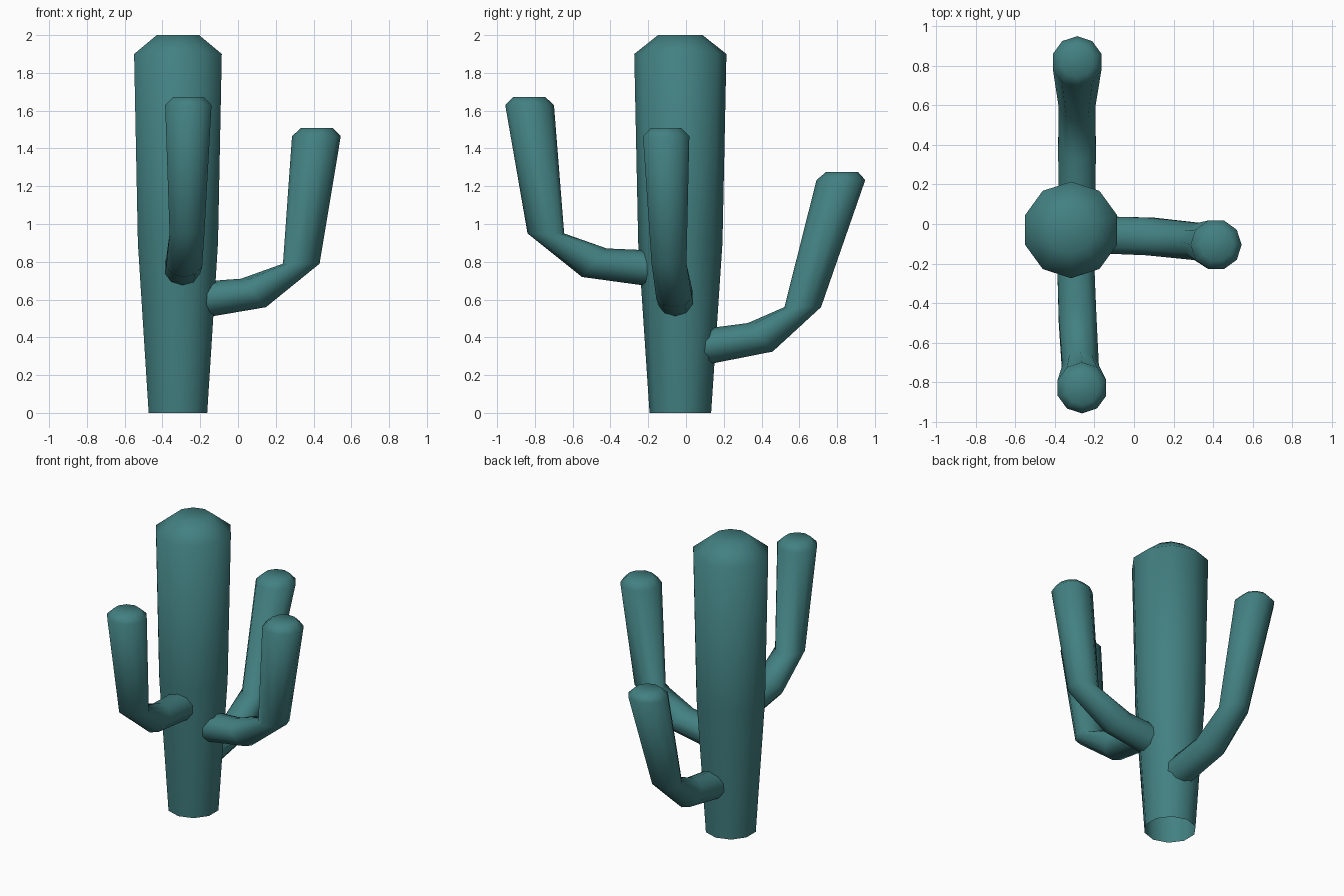
import bpy, bmesh, math
from mathutils import Vector

if "Cube" in bpy.data.objects:
    bpy.data.objects.remove(bpy.data.objects["Cube"])

SIDES = 10
green = bpy.data.materials.new("cactus teal")
green.diffuse_color = (0.055, 0.215, 0.22, 1)
green.use_nodes = True
green.node_tree.nodes["Principled BSDF"].inputs["Base Color"].default_value = green.diffuse_color


def tube(name, rings):
    """Skin 10-sided rings given as (centre, radius, axis_u, axis_v); cap the last."""
    bm = bmesh.new()
    loops = []
    for c, r, u, v in rings:
        loop = []
        for i in range(SIDES):
            a = 2 * math.pi * i / SIDES
            loop.append(bm.verts.new(Vector(c) + r * (math.cos(a) * u + math.sin(a) * v)))
        loops.append(loop)
    for a, b in zip(loops, loops[1:]):
        for i in range(SIDES):
            j = (i + 1) % SIDES
            bm.faces.new((a[i], a[j], b[j], b[i]))
    bm.faces.new(loops[-1])
    bmesh.ops.recalc_face_normals(bm, faces=bm.faces)
    for f in bm.faces:
        f.smooth = True
    me = bpy.data.meshes.new(name)
    bm.to_mesh(me)
    bm.free()
    me.materials.append(green)
    ob = bpy.data.objects.new(name, me)
    bpy.context.collection.objects.link(ob)
    return ob


UP = Vector((0, 0, 1))

# Trunk: open underneath, flares upward, bevelled crown
Y, X = Vector((0, 1, 0)), Vector((-1, 0, 0))
tube("trunk", [((-0.318, -0.03, z), r, Y, X) for z, r in
               ((0, 0.163), (0.9, 0.223), (1.9, 0.244), (2.0, 0.118))])


def arm(name, out, points):
    """Bent arm: ring planes turn from upright at the trunk to level at the tip."""
    out = Vector(out)
    side = UP.cross(out)
    turn = (90, 131, 180, 180, 180)       # in-plane direction of each ring
    radii = (0.098, 0.1, 0.097, 0.129, 0.085)
    rings = []
    for p, t, r in zip(points, turn, radii):
        a = math.radians(t)
        rings.append((p, r, math.cos(a) * out + math.sin(a) * UP, side))
    tube(name, rings)


# Three arms at different heights
arm("front_arm", (0, -1, 0), [(-0.297, -0.13, 0.76), (-0.285, -0.485, 0.795),
    (-0.27, -0.742, 0.95), (-0.263, -0.828, 1.63), (-0.263, -0.83, 1.672)])
arm("right_arm", (1, 0, 0), [(-0.22, -0.053, 0.595), (0.082, -0.063, 0.635),
    (0.335, -0.09, 0.79), (0.415, -0.105, 1.465), (0.418, -0.105, 1.508)])
arm("back_arm", (0, 1, 0), [(-0.288, 0.04, 0.34), (-0.288, 0.393, 0.40),
    (-0.288, 0.618, 0.56), (-0.287, 0.82, 1.233), (-0.287, 0.826, 1.275)])
